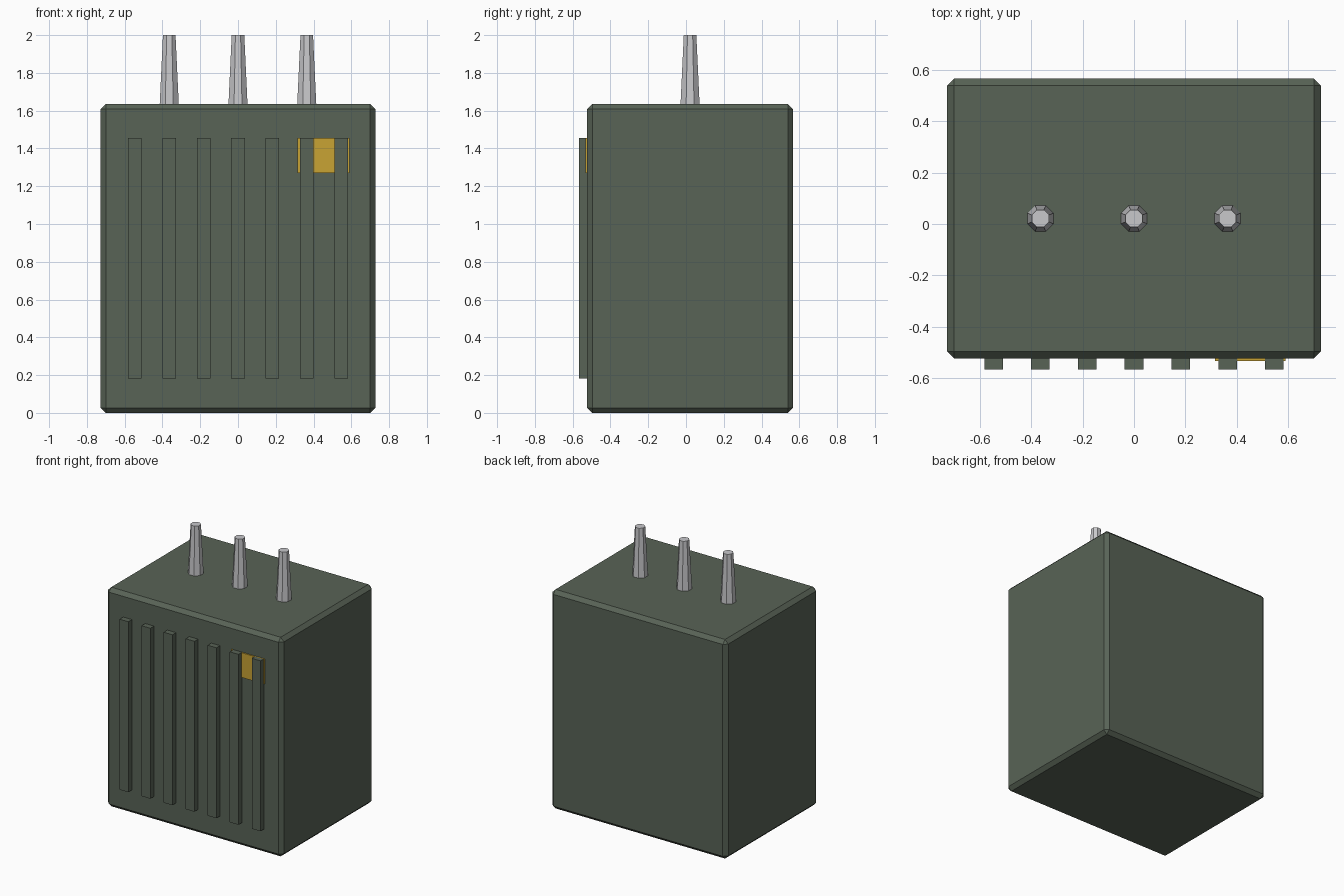
import bpy
import math

cube = bpy.data.objects.get("Cube")
if cube:
    bpy.data.objects.remove(cube, do_unlink=True)


def material(name, rgb):
    mat = bpy.data.materials.new(name)
    mat.use_nodes = True
    mat.diffuse_color = (*rgb, 1)
    mat.node_tree.nodes["Principled BSDF"].inputs["Base Color"].default_value = (*rgb, 1)
    return mat


green = material("drab_green", (0.098, 0.125, 0.093))
yellow = material("label_yellow", (0.58, 0.366, 0.034))
grey = material("porcelain_grey", (0.58, 0.58, 0.6))


def box(name, low, high, mat):
    bpy.ops.mesh.primitive_cube_add(size=1, location=[(a + b) / 2 for a, b in zip(low, high)])
    obj = bpy.context.object
    obj.name = name
    obj.scale = [b - a for a, b in zip(low, high)]
    bpy.ops.object.transform_apply(location=False, rotation=False, scale=True)
    obj.data.materials.append(mat)
    return obj


HALF_WIDTH, FRONT, BACK, TOP = 0.727, -0.523, 0.566, 1.636

# Tank with chamfered edges
tank = box("tank", (-HALF_WIDTH, FRONT, 0), (HALF_WIDTH, BACK, TOP), green)
bevel = tank.modifiers.new("chamfer", "BEVEL")
bevel.width = 0.027
bevel.segments = 1

# Cooling fins across the front
for i in range(-3, 4):
    x = i * 0.182
    box(f"cooling_fin_{i + 4}", (x - 0.036, -0.566, 0.182), (x + 0.036, FRONT + 0.02, 1.455), green)

# Warning plate behind the fins
box("warning_plate", (0.315, FRONT - 0.009, 1.27), (0.59, FRONT, 1.455), yellow)

# Tapered eight-sided bushings on the lid
for i, x in enumerate((-0.364, 0, 0.364)):
    bpy.ops.mesh.primitive_cone_add(
        vertices=8, radius1=0.0545, radius2=0.036, depth=2 - TOP,
        location=(x, (FRONT + BACK) / 2, (2 + TOP) / 2), rotation=(0, 0, math.pi / 8))
    bushing = bpy.context.object
    bushing.name = f"bushing_{i + 1}"
    bushing.data.materials.append(grey)
